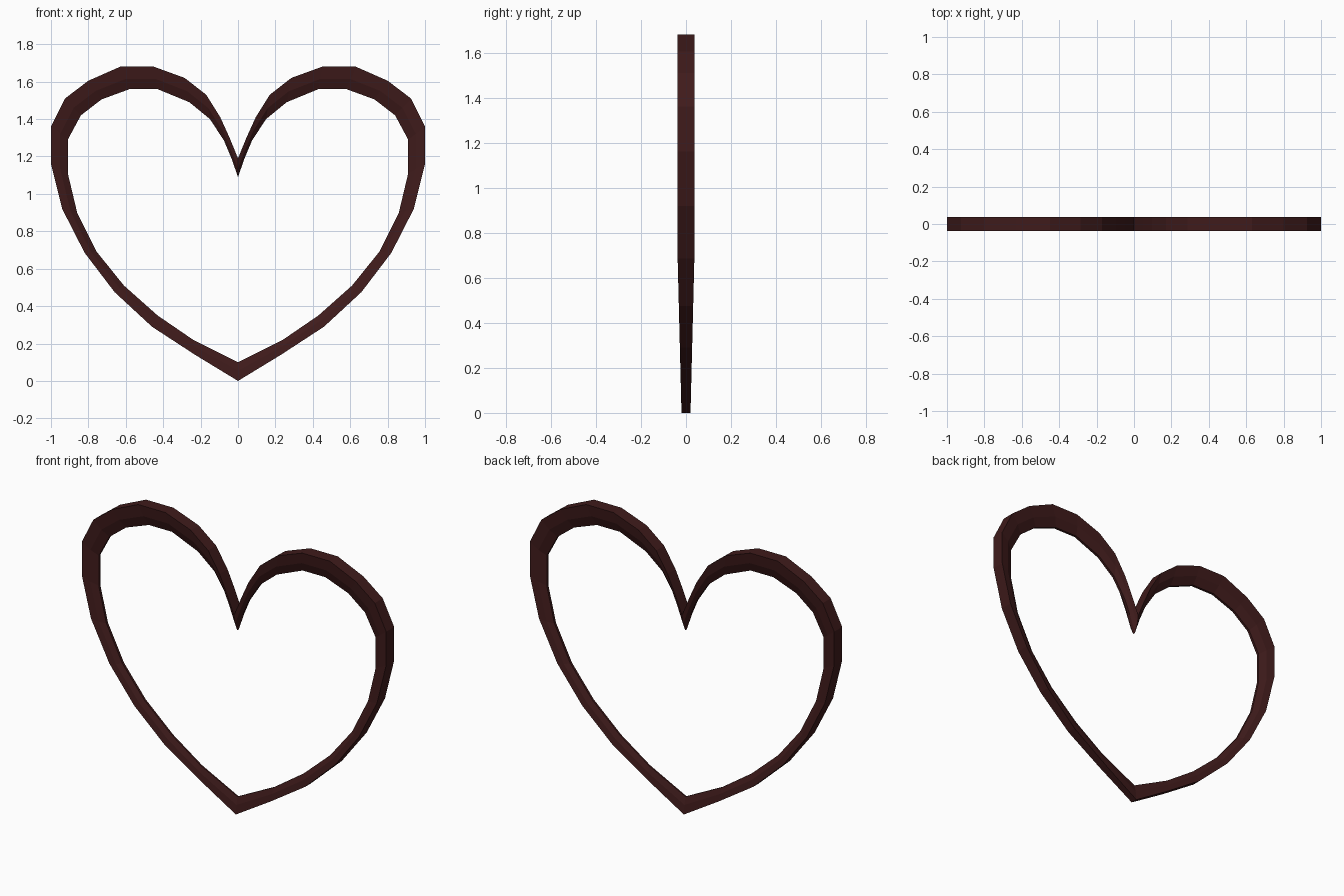
import bpy, bmesh

if "Cube" in bpy.data.objects:
    bpy.data.objects.remove(bpy.data.objects["Cube"])

# right half of the heart: outer and inner outline, bottom tip to cleft (x, z)
outer = [(0, 0), (.23, .14), (.46, .29), (.66, .475), (.82, .685), (.94, .92),
         (1, 1.16), (1, 1.36), (.925, 1.51), (.80, 1.605), (.63, 1.68), (.45, 1.68),
         (.285, 1.62), (.17, 1.53), (.095, 1.41), (.045, 1.30), (0, 1.19)]
inner = [(0, .10), (.24, .22), (.43, .35), (.61, .51), (.755, .69), (.86, .90),
         (.91, 1.11), (.91, 1.29), (.84, 1.42), (.73, 1.505), (.58, 1.56), (.43, 1.56),
         (.26, 1.49), (.15, 1.40), (.075, 1.285), (.035, 1.19), (0, 1.09)]

# cross-section: (fraction from outer to inner, fraction of half depth)
section = [(0, -1), (.55, -.75), (1, -.2), (1, .2), (.55, .75), (0, 1)]


def mirrored(half):
    return half + [(-x, z) for x, z in half[-2:0:-1]]


def half_depth(z):
    return min(.0375, .02 + .025 * z)


# heart band: sections joined into a closed loop
bm = bmesh.new()
rings = []
for (ox, oz), (ix, iz) in zip(mirrored(outer), mirrored(inner)):
    d = half_depth(oz)
    rings.append([bm.verts.new((ox + (ix - ox) * t, d * y, oz + (iz - oz) * t))
                  for t, y in section])
n = len(section)
for k, a in enumerate(rings):
    b = rings[(k + 1) % len(rings)]
    for i in range(n):
        j = (i + 1) % n
        bm.faces.new((a[i], a[j], b[j], b[i]))
bmesh.ops.recalc_face_normals(bm, faces=bm.faces)
mesh = bpy.data.meshes.new("heart_band")
bm.to_mesh(mesh)
bm.free()
heart = bpy.data.objects.new("heart_band", mesh)
bpy.context.collection.objects.link(heart)

# dark red-brown colour
mat = bpy.data.materials.new("dark_red_brown")
mat.diffuse_color = (.05, .011, .011, 1)
mat.use_nodes = True
mat.node_tree.nodes["Principled BSDF"].inputs["Base Color"].default_value = mat.diffuse_color
mesh.materials.append(mat)
